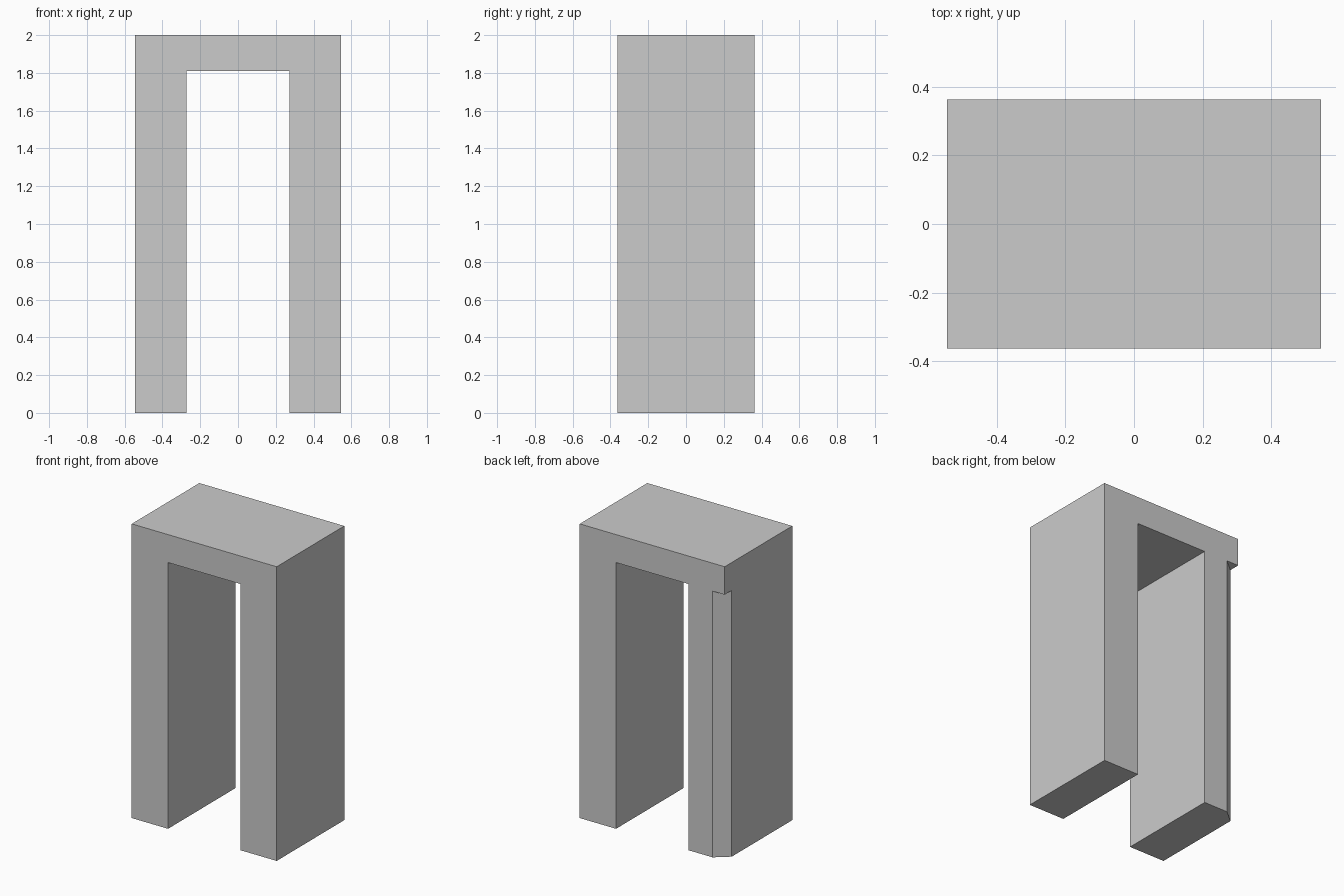
import bpy, bmesh
from mathutils import Vector

if "Cube" in bpy.data.objects:
    bpy.data.objects.remove(bpy.data.objects["Cube"])

W, D, H = 0.545, 0.363, 2.0      # half width, half depth, height
IN, TOP = 0.272, 1.81            # opening half width and height
CX, CY = 0.091, 0.076            # corner chamfer along x and y


def extrude_profile(name, points, offset):
    """Solid made by extruding a closed planar profile."""
    bm = bmesh.new()
    face = bm.faces.new([bm.verts.new(p) for p in points])
    out = bmesh.ops.extrude_face_region(bm, geom=[face], use_keep_orig=True)
    moved = [v for v in out["geom"] if isinstance(v, bmesh.types.BMVert)]
    bmesh.ops.translate(bm, verts=moved, vec=offset)
    bmesh.ops.recalc_face_normals(bm, faces=bm.faces[:])
    mesh = bpy.data.meshes.new(name)
    bm.to_mesh(mesh)
    bm.free()
    obj = bpy.data.objects.new(name, mesh)
    bpy.context.collection.objects.link(obj)
    return obj


# Arch: two legs joined by a lintel
half = [(IN, TOP), (IN, 0), (W, 0), (W, H)]
outline = half + [(-x, z) for x, z in reversed(half)]
arch = extrude_profile("arch_frame", [(x, -D, z) for x, z in outline], (0, 2 * D, 0))

# Stopped chamfer on the back left leg corner, below the lintel
a, b = Vector((-W + CX, D, -0.1)), Vector((-W, D - CY, -0.1))
outer = Vector((-W - 0.2, D + 0.2, -0.1))
cutter = extrude_profile("chamfer_cutter", [2 * a - b, 2 * b - a, outer], (0, 0, TOP + 0.1))
cutter.hide_render = True
cutter.hide_viewport = True

cut = arch.modifiers.new("corner_chamfer", 'BOOLEAN')
cut.operation = 'DIFFERENCE'
cut.solver = 'EXACT'
cut.object = cutter
